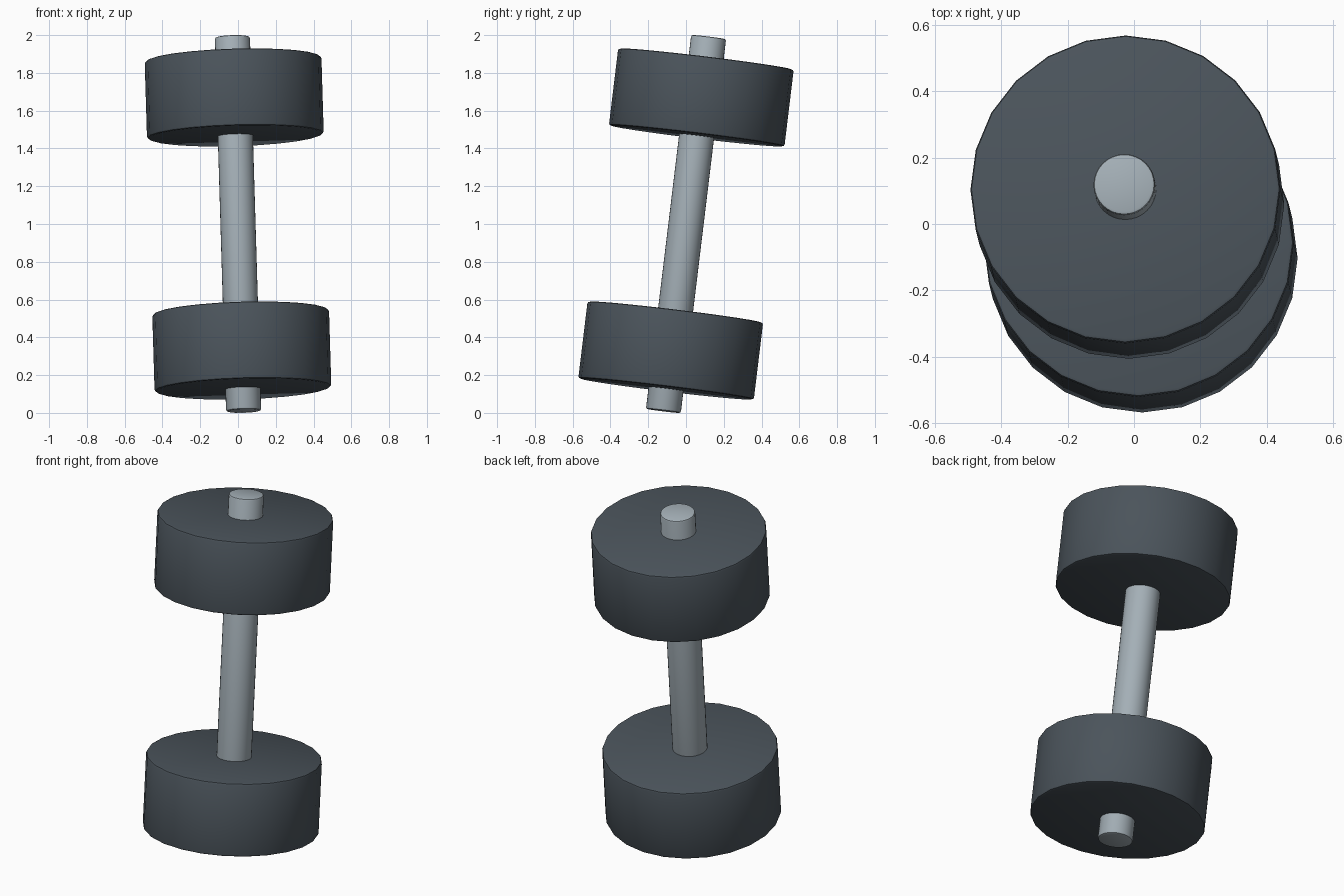
import bpy, bmesh, math
from mathutils import Vector

cube = bpy.data.objects.get("Cube")
if cube:
    bpy.data.objects.remove(cube, do_unlink=True)

CENTRE = Vector((0, 0, 1))
AXIS = Vector((-0.03, 0.121, 1)).normalized()  # leaning handle axis
TILT = Vector((0, 0, 1)).rotation_difference(AXIS)


def material(name, colour):
    mat = bpy.data.materials.new(name)
    mat.use_nodes = True
    mat.diffuse_color = colour
    mat.node_tree.nodes["Principled BSDF"].inputs["Base Color"].default_value = colour
    return mat


def rod(name, radius, length, offset, sides, bevel, mat):
    """Tilted cylinder with softened rims, placed along the handle axis."""
    bm = bmesh.new()
    bmesh.ops.create_cone(bm, cap_ends=True, segments=sides,
                          radius1=radius, radius2=radius, depth=length)
    rims = [e for e in bm.edges if abs(e.verts[0].co.z - e.verts[1].co.z) < 1e-4]
    bmesh.ops.bevel(bm, geom=rims, offset=bevel, segments=2, profile=0.5,
                    affect='EDGES')
    mesh = bpy.data.meshes.new(name)
    bm.to_mesh(mesh)
    bm.free()
    mesh.materials.append(mat)
    obj = bpy.data.objects.new(name, mesh)
    bpy.context.collection.objects.link(obj)
    obj.location = CENTRE + AXIS * offset
    obj.rotation_mode = 'QUATERNION'
    obj.rotation_quaternion = TILT
    bpy.ops.object.select_all(action='DESELECT')
    obj.select_set(True)
    bpy.context.view_layer.objects.active = obj
    bpy.ops.object.shade_smooth_by_angle(angle=math.radians(30))
    return obj


steel = material("brushed steel", (0.37, 0.43, 0.47, 1))
iron = material("dark iron", (0.07, 0.088, 0.105, 1))

# Handle runs right through both weights
rod("handle_bar", 0.093, 1.995, 0, 32, 0.01, steel)

# Matching weights at either end
for name, side in (("upper_weight", 1), ("lower_weight", -1)):
    rod(name, 0.468, 0.41, 0.675 * side, 24, 0.012, iron)
